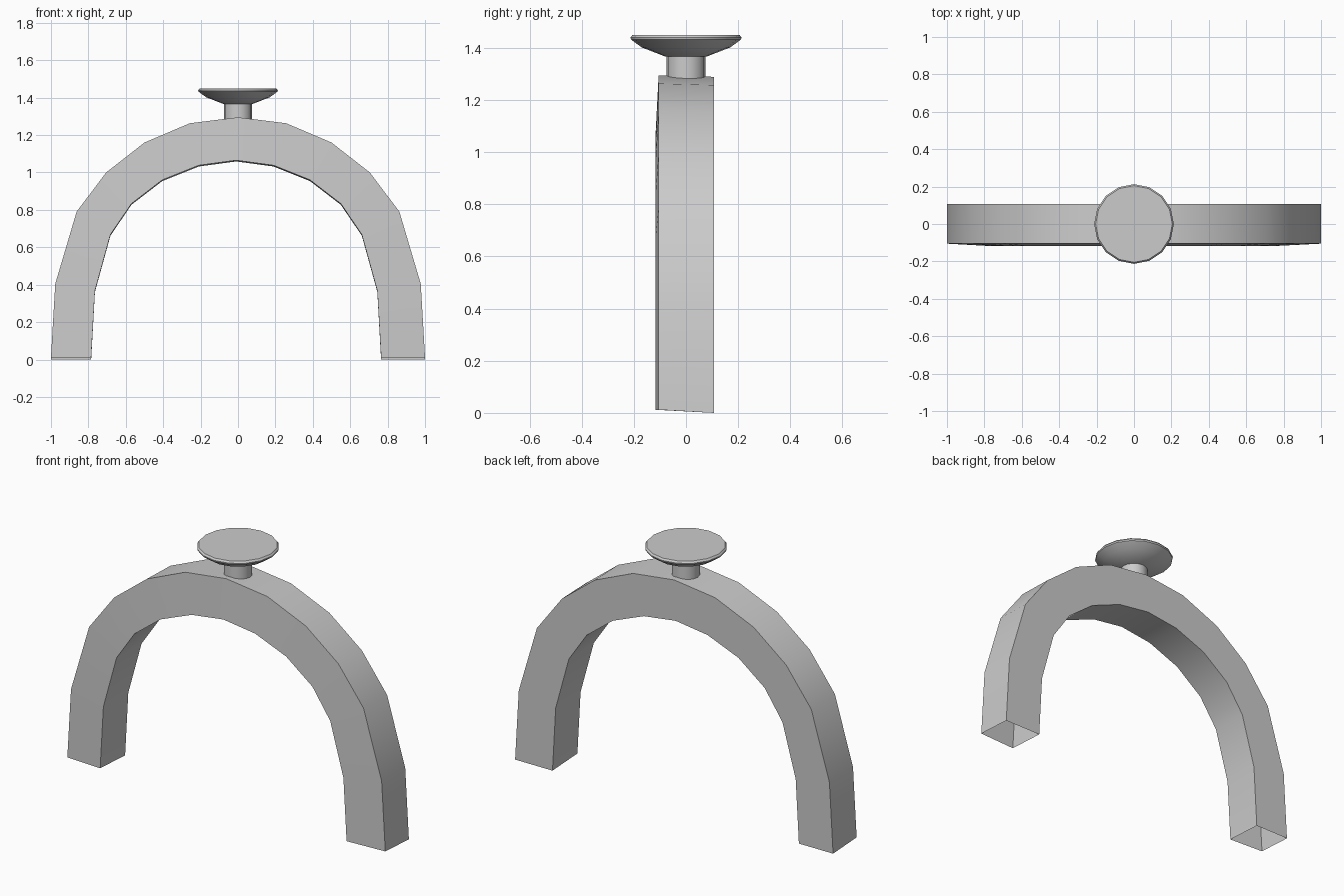
import bpy, bmesh, math

cube = bpy.data.objects.get("Cube")
if cube:
    bpy.data.objects.remove(cube, do_unlink=True)

grey = bpy.data.materials.new("light grey")
grey.use_nodes = True
colour = (0.6, 0.6, 0.6, 1)
grey.diffuse_color = colour
grey.node_tree.nodes["Principled BSDF"].inputs["Base Color"].default_value = colour


def finish(name, bm):
    bmesh.ops.recalc_face_normals(bm, faces=bm.faces)
    mesh = bpy.data.meshes.new(name)
    bm.to_mesh(mesh)
    bm.free()
    mesh.materials.append(grey)
    obj = bpy.data.objects.new(name, mesh)
    bpy.context.collection.objects.link(obj)
    bpy.ops.object.select_all(action="DESELECT")
    obj.select_set(True)
    bpy.context.view_layer.objects.active = obj
    bpy.ops.object.shade_smooth_by_angle(angle=math.radians(35))
    return obj


def lathe(name, profile, sides=16):
    """Revolve (radius, z) rings and cap both ends."""
    bm = bmesh.new()
    rings = []
    for r, z in profile:
        angles = [math.tau * i / sides for i in range(sides)]
        rings.append([bm.verts.new((r * math.cos(a), r * math.sin(a), z)) for a in angles])
    for low, high in zip(rings, rings[1:]):
        for i in range(sides):
            j = (i + 1) % sides
            bm.faces.new((low[i], low[j], high[j], high[i]))
    bm.faces.new(rings[0])
    bm.faces.new(rings[-1])
    return finish(name, bm)


# Arch band: square tube swept from foot to foot, open at the feet
outer = [(1, 0), (.977, .405), (.863, .79), (.705, 1), (.5, 1.16), (.258, 1.263), (0, 1.295)]
inner = [(.775, 0), (.755, .367), (.672, .668), (.56, .833), (.395, .96), (.2, 1.038), (0, 1.065)]


def both_sides(half):
    return half + [(-x, z) for x, z in reversed(half[:-1])]


bm = bmesh.new()
sections = []
for (ox, oz), (ix, iz) in zip(both_sides(outer), both_sides(inner)):
    lift = 0.012 if oz == 0 else 0
    drop = 0 if oz == 0 else 0.006
    ix -= 0.01
    sections.append([bm.verts.new(p) for p in (
        (ox, -.105, oz + lift), (ox, .107, oz - drop),
        (ix, .107, iz - drop), (ix, -.117, iz + lift))])
for a, b in zip(sections, sections[1:]):
    for i in range(4):
        j = (i + 1) % 4
        bm.faces.new((a[i], a[j], b[j], b[i]))
finish("arch_band", bm)

# Stem and flared disc on the crown
lathe("stem", [(.074, 1.28), (.074, 1.38)])
lathe("top_disc", [(.08, 1.367), (.17, 1.402), (.211, 1.432), (.213, 1.44), (.205, 1.45)])
